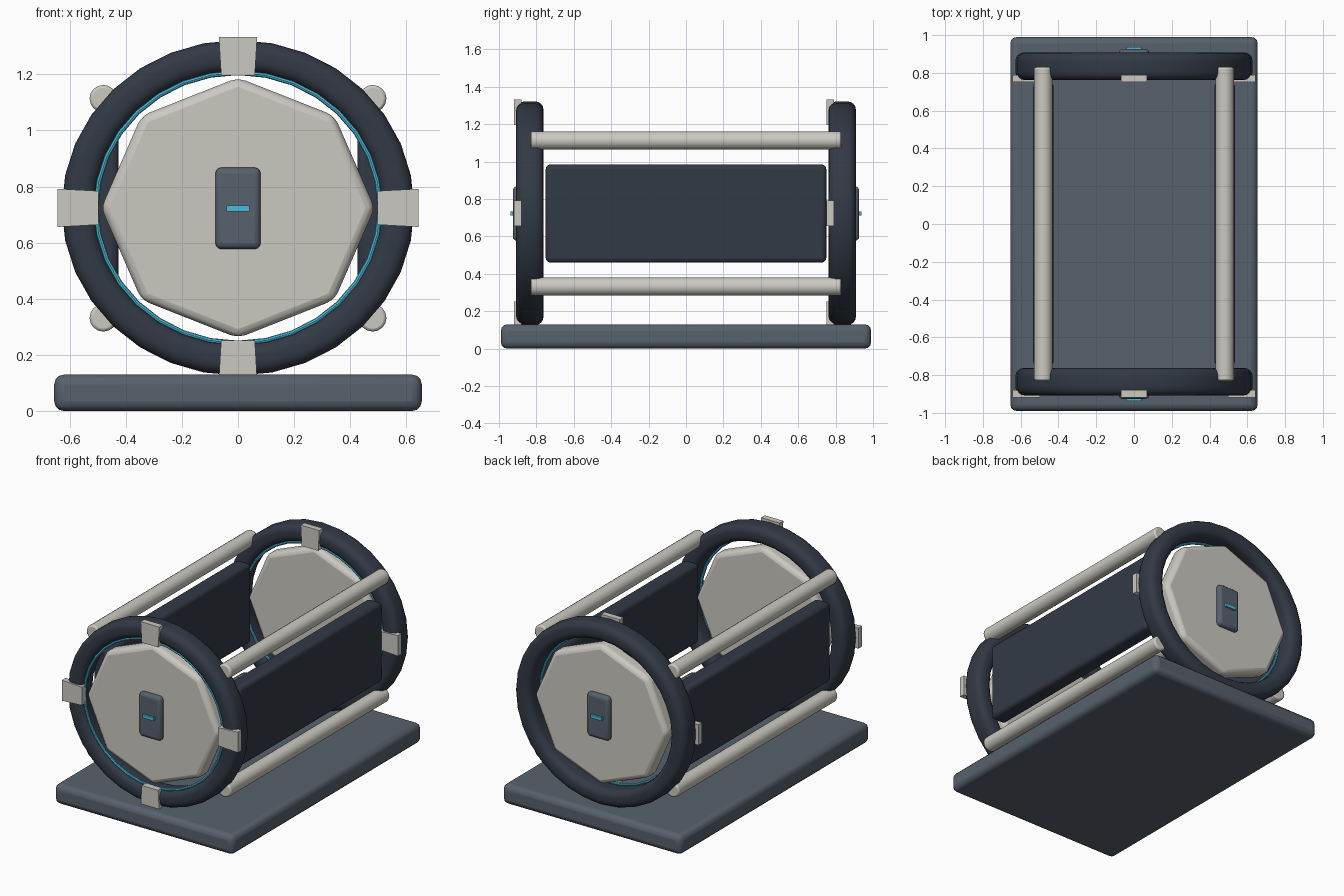
import bpy, bmesh
from math import cos, sin, pi

if "Cube" in bpy.data.objects:
    bpy.data.objects.remove(bpy.data.objects["Cube"])

CZ = 0.724      # height of the drum axis
SQ = 0.952      # rings and end panels are slightly wider than tall


def material(name, rgb):
    m = bpy.data.materials.new(name)
    m.diffuse_color = (*rgb, 1)
    m.use_nodes = True
    m.node_tree.nodes["Principled BSDF"].inputs["Base Color"].default_value = m.diffuse_color
    return m


NAVY = material("navy", (0.032, 0.042, 0.060))
SLATE = material("slate", (0.095, 0.120, 0.150))
BEIGE = material("beige", (0.60, 0.585, 0.53))
CYAN = material("cyan", (0.07, 0.50, 0.72))


def finish(name, bm, mat, bevel=0, segs=2):
    bmesh.ops.recalc_face_normals(bm, faces=bm.faces)
    me = bpy.data.meshes.new(name)
    bm.to_mesh(me)
    bm.free()
    ob = bpy.data.objects.new(name, me)
    bpy.context.collection.objects.link(ob)
    me.materials.append(mat)
    if bevel:
        b = ob.modifiers.new("bevel", "BEVEL")
        b.width, b.segments = bevel, segs
        b.limit_method, b.angle_limit = "ANGLE", 0.6
    bpy.context.view_layer.objects.active = ob
    ob.select_set(True)
    bpy.ops.object.shade_smooth_by_angle(angle=0.6)
    ob.select_set(False)
    return ob


def box(name, lo, hi, mat, bevel=0, segs=2):
    bm = bmesh.new()
    bmesh.ops.create_cube(bm, size=1)
    for v in bm.verts:
        v.co = [(a + b) / 2 + c * (b - a) for a, b, c in zip(lo, hi, v.co)]
    return finish(name, bm, mat, bevel, segs)


def prism(name, outline, y0, y1, mat, bevel=0, segs=2):
    """Extrude an x-z outline along y."""
    bm = bmesh.new()
    f = bm.faces.new([bm.verts.new((x, y0, z)) for x, z in outline])
    new = bmesh.ops.extrude_face_region(bm, geom=[f])["geom"]
    for v in new:
        if isinstance(v, bmesh.types.BMVert):
            v.co.y = y1
    return finish(name, bm, mat, bevel, segs)


def ring(name, profile, y, n, mat):
    """Sweep an (radius, y) profile around the drum axis."""
    bm = bmesh.new()
    loops = [[bm.verts.new((r * cos(2 * pi * i / n), y + d,
                            CZ + SQ * r * sin(2 * pi * i / n)))
              for r, d in profile] for i in range(n)]
    k = len(profile)
    for i in range(n):
        a, b = loops[i], loops[(i + 1) % n]
        for j in range(k):
            bm.faces.new((a[j], a[(j + 1) % k], b[(j + 1) % k], b[j]))
    return finish(name, bm, mat)


def rounded(r, hr, hy, c, m):
    """Rounded rectangle profile centred at radius r, m points per corner."""
    pts = []
    for q, (sx, sy) in enumerate(((1, 1), (-1, 1), (-1, -1), (1, -1))):
        for i in range(m):
            a = pi / 2 * (q + i / (m - 1))
            pts.append((r + sx * (hr - c) + c * cos(a), sy * (hy - c) + c * sin(a)))
    return pts


# Base slab
box("base", (-0.655, -0.99, 0), (0.655, 0.99, 0.13), SLATE, 0.035, 3)

for end, s in (("front", -1), ("back", 1)):
    yc = s * 0.835
    # Padded hoop and its glowing inner trim
    ring(end + "_hoop", rounded(0.569, 0.059, 0.073, 0.045, 5), yc, 32, NAVY)
    ring(end + "_light_trim", [(0.506 + 0.009 * cos(a * pi / 4), 0.009 * sin(a * pi / 4))
                               for a in range(8)], yc - 0.042, 32, CYAN)

    # Octagonal end panel
    octagon = [(0.487 * cos(i * pi / 4), CZ + 0.464 * sin(i * pi / 4)) for i in range(8)]
    prism(end + "_end_panel", octagon, s * 0.79, s * 0.895, BEIGE, 0.03, 3)

    # Control plate with indicator light
    y0, y1 = sorted((s * 0.87, s * 0.926))
    box(end + "_control_plate", (-0.081, y0, 0.577), (0.081, y1, 0.868), SLATE, 0.022, 3)
    y0, y1 = sorted((s * 0.91, s * 0.938))
    box(end + "_indicator", (-0.041, y0, 0.711), (0.041, y1, 0.733), CYAN)

    # Four tapered clamps on the front side of each hoop
    for i, side in enumerate(("right", "top", "left", "bottom")):
        a = i * pi / 2
        r0, r1 = (0.497, 0.643) if i % 2 == 0 else (0.472, 0.608)
        pts = [(r0, -0.06), (r1, -0.068), (r1, 0.068), (r0, 0.06)]
        prism(f"{end}_{side}_clamp",
              [(r * cos(a) - t * sin(a), CZ + r * sin(a) + t * cos(a)) for r, t in pts],
              yc - 0.084, yc - 0.045, BEIGE)

for side, s in (("left", -1), ("right", 1)):
    # Side panel
    x0, x1 = sorted((s * 0.425, s * 0.535))
    box(side + "_side_panel", (x0, -0.75, 0.46), (x1, 0.75, 0.985), NAVY, 0.025, 3)
    # Long rails joining the hoops
    for level, z in (("lower", 0.332), ("upper", 1.113)):
        circle = [(s * 0.48 + 0.049 * cos(i * pi / 8), z + 0.049 * sin(i * pi / 8))
                  for i in range(16)]
        prism(f"{side}_{level}_rail", circle, -0.83, 0.83, BEIGE, 0.01)
